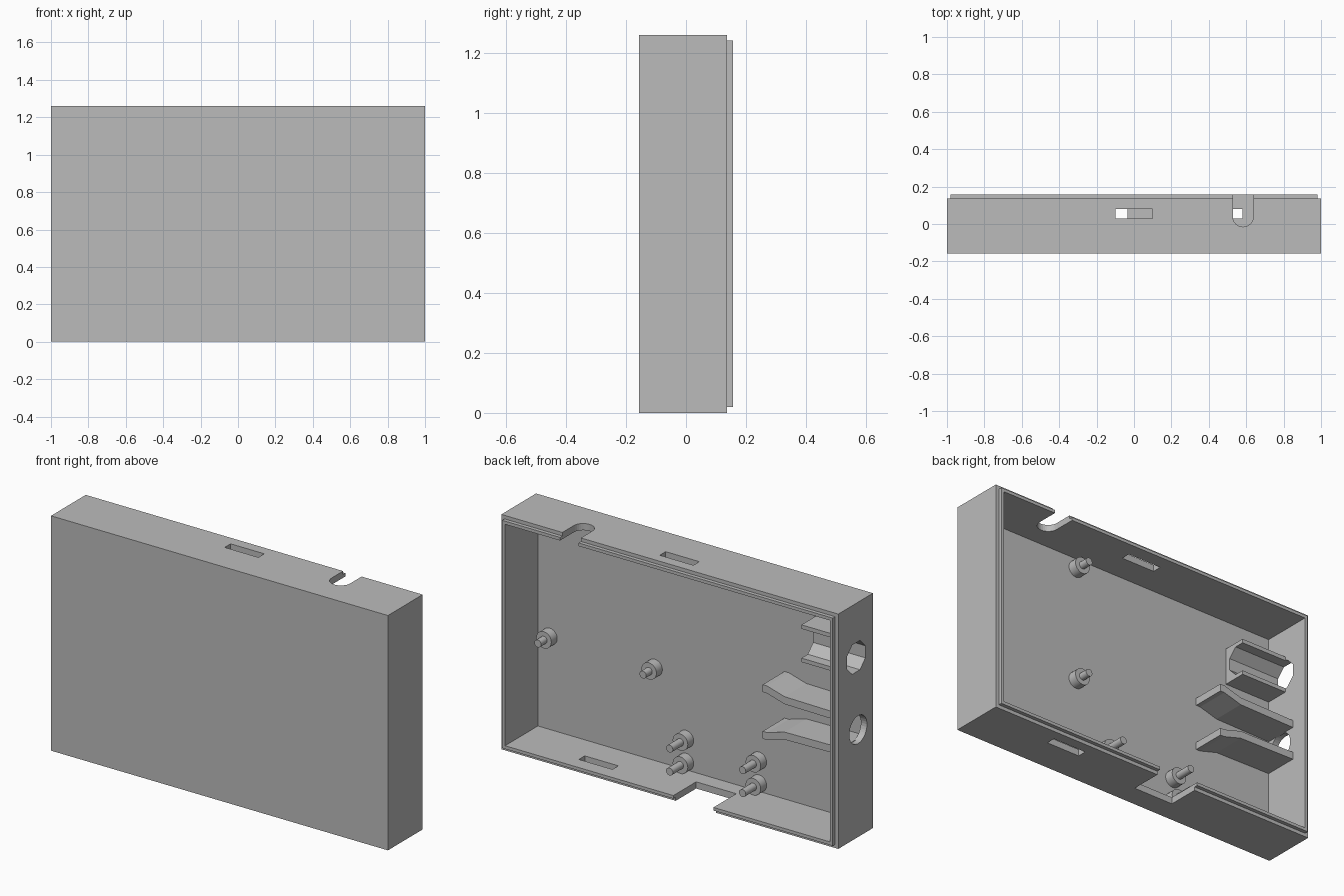
import bpy, bmesh, math
from mathutils import Vector

if "Cube" in bpy.data.objects:
    bpy.data.objects.remove(bpy.data.objects["Cube"])

grey = bpy.data.materials.new("case_grey")
grey.diffuse_color = (0.5, 0.5, 0.5, 1)
grey.use_nodes = True
grey.node_tree.nodes["Principled BSDF"].inputs["Base Color"].default_value = grey.diffuse_color


def finish(name, bm):
    bmesh.ops.recalc_face_normals(bm, faces=bm.faces)
    me = bpy.data.meshes.new(name)
    bm.to_mesh(me)
    bm.free()
    me.materials.append(grey)
    ob = bpy.data.objects.new(name, me)
    bpy.context.collection.objects.link(ob)
    return ob


def loft(name, loops):
    """Join equal-length point loops and cap both ends."""
    bm = bmesh.new()
    rings = [[bm.verts.new(p) for p in loop] for loop in loops]
    n = len(rings[0])
    for a, b in zip(rings, rings[1:]):
        for i in range(n):
            j = (i + 1) % n
            bm.faces.new((a[i], a[j], b[j], b[i]))
    bm.faces.new(rings[0])
    bm.faces.new(rings[-1])
    return finish(name, bm)


def prism(name, pts, axis, lo, hi):
    """Extrude a 2D outline along an axis."""
    def at(p, h):
        v = list(p)
        v.insert("xyz".index(axis), h)
        return Vector(v)
    return loft(name, [[at(p, h) for p in pts] for h in (lo, hi)])


def rect(a0, a1, b0, b1):
    return [(a0, b0), (a1, b0), (a1, b1), (a0, b1)]


def ngon(ca, cb, r, n, turn=0.0):
    return [(ca + r * math.cos(turn + math.tau * i / n),
             cb + r * math.sin(turn + math.tau * i / n)) for i in range(n)]


def cut(ob, cutters):
    for c in cutters:
        c.hide_render = True
        m = ob.modifiers.new("cut", 'BOOLEAN')
        m.operation = 'DIFFERENCE'
        m.solver = 'EXACT'
        m.object = c
    deps = bpy.context.evaluated_depsgraph_get()
    ob.data = bpy.data.meshes.new_from_object(ob.evaluated_get(deps))
    ob.modifiers.clear()


H, FRONT, RIM, LIP, WALL = 1.26, -0.157, 0.137, 0.157, 0.036
FLOOR = FRONT + WALL

# Open tray with a stepped lip around the back
steps = [(0, FRONT), (0, RIM), (0.019, RIM), (0.019, LIP), (WALL, LIP), (WALL, FLOOR)]
shell = loft("case_shell", [[(x, y, z) for x, z in rect(-1 + i, 1 - i, i, H - i)]
                            for i, y in steps])

# Openings in the walls
arc = [(0.583 + 0.055 * math.cos(a), 0.04 + 0.055 * math.sin(a))
       for a in (math.pi + math.pi * k / 16 for k in range(17))]
jack = prism("jack_cutter", ngon(-0.014, 0.97, 0.085, 8, math.pi / 8), "x", -1.1, -0.6)
cutters = [
    prism("top_slot_cutter", rect(-0.1, 0.1, 0.03, 0.08), "z", 1.2, 1.3),
    prism("cable_notch_cutter", arc + [(0.638, 0.2), (0.528, 0.2)], "z", 1.2, 1.3),
    prism("bottom_slot_cutter", rect(0.38, 0.58, 0.03, 0.08), "z", -0.05, 0.06),
    prism("bottom_notch_cutter", rect(-0.273, -0.035, -0.036, 0.2), "z", -0.05, 0.06),
    prism("round_hole_cutter", ngon(-0.031, 0.576, 0.075, 32), "x", -1.1, -0.9),
    jack,
]
cut(shell, cutters)

# Cradle with an octagonal channel
cradle = prism("jack_cradle", rect(-0.13, 0.007, 0.87, 1.07), "x", -0.97, -0.69)
cut(cradle, [jack])
for c in cutters:
    bpy.data.objects.remove(c)

# Pair of funnel-shaped clamp plates around the round hole
inner = [(-0.5, 0.105), (-0.525, 0.105), (-0.63, 0.075), (-0.97, 0.07)]
outer = [(x, g + 0.04) for x, g in reversed(inner)]
for name, s in (("upper_clamp_plate", 1), ("lower_clamp_plate", -1)):
    prism(name, [(x, 0.575 + s * g) for x, g in inner + outer], "y", FLOOR - 0.01, 0.064)

# Mounting pegs: a wide boss with a thin pin
pegs = [(x, z, -0.02) for x in (0.27, 0.894) for z in (0.535, 1.165)]
pegs += [(x, z, 0.02) for x in (0.084, -0.349) for z in (0.08, 0.203)]
for k, (x, z, tip) in enumerate(pegs):
    profile = [(0.045, FLOOR - 0.01), (0.045, FLOOR + 0.05), (0.02, FLOOR + 0.05), (0.02, tip)]
    peg = loft(f"mounting_peg_{k + 1}",
               [[(px, y, pz) for px, pz in ngon(x, z, r, 24)] for r, y in profile])
    bpy.context.view_layer.objects.active = peg
    bpy.ops.object.select_all(action='DESELECT')
    peg.select_set(True)
    bpy.ops.object.shade_smooth_by_angle(angle=math.radians(30))
